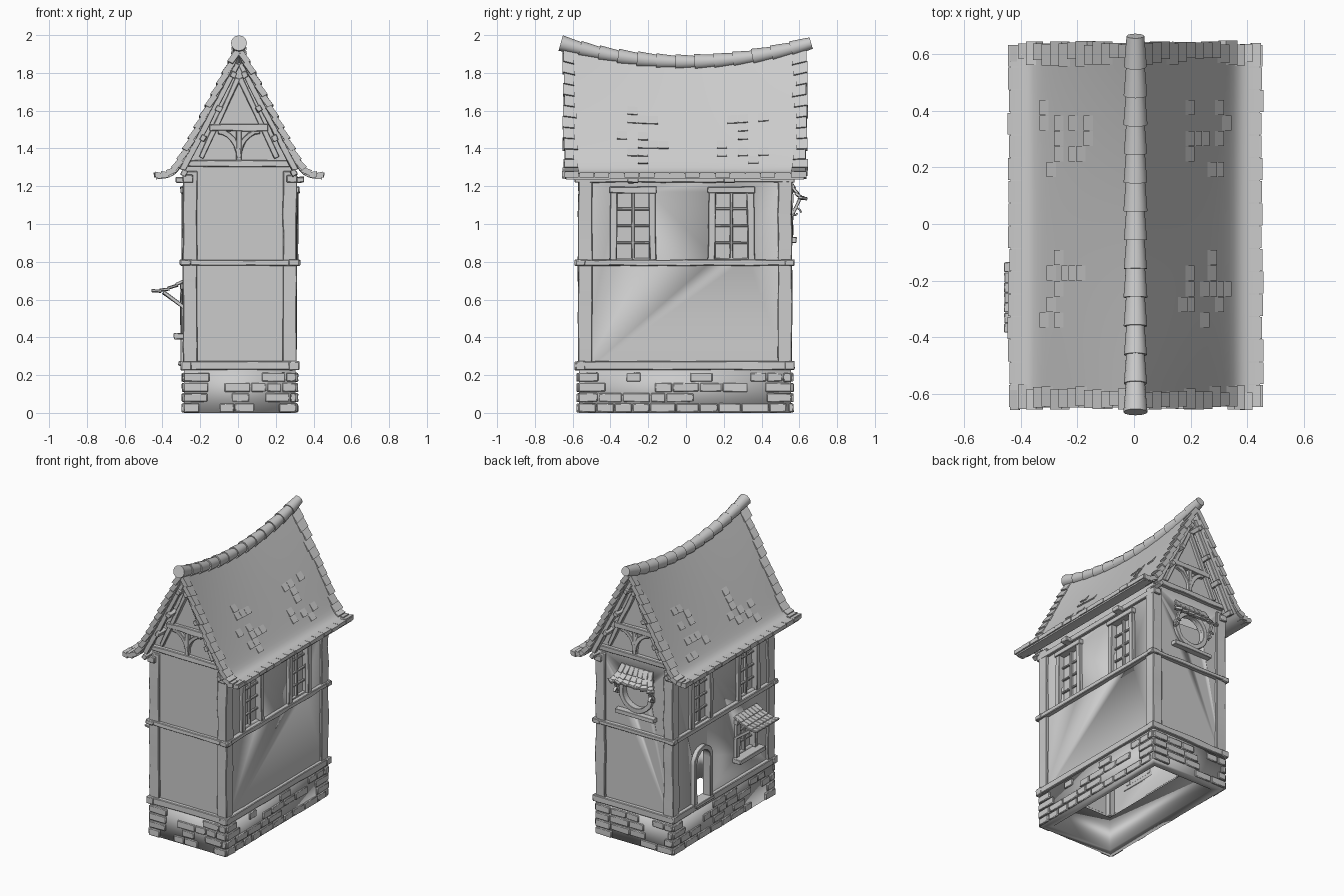
import bpy, bmesh, math, random
from mathutils import Vector, Matrix

random.seed(4)
if "Cube" in bpy.data.objects:
    bpy.data.objects.remove(bpy.data.objects["Cube"], do_unlink=True)

V = Vector
CX, CY = 0.01, -0.005      # centre of the house body
WX, WY = 0.285, 0.55       # half size of the plaster walls
UP = V((0, 0, 1))

grey = bpy.data.materials.new("plain_grey")
grey.use_nodes = True
grey.diffuse_color = (0.6, 0.6, 0.6, 1)
grey.node_tree.nodes["Principled BSDF"].inputs["Base Color"].default_value = (0.6, 0.6, 0.6, 1)


def make(name, bm, bevel=0.0):
    bmesh.ops.recalc_face_normals(bm, faces=bm.faces)
    me = bpy.data.meshes.new(name)
    bm.to_mesh(me)
    bm.free()
    me.materials.append(grey)
    me.shade_smooth()
    me.set_sharp_from_angle(angle=math.radians(35))
    ob = bpy.data.objects.new(name, me)
    bpy.context.scene.collection.objects.link(ob)
    if bevel:
        mod = ob.modifiers.new("bevel", 'BEVEL')
        mod.width, mod.segments = bevel, 1
    return ob


def sweep(bm, pts, n, w, d, wob=0.003, closed=False):
    """Rectangular section along a path; d is measured along n, w across it."""
    pts, n, rings = [V(p) for p in pts], V(n).normalized(), []
    last = len(pts) - 1
    for i, p in enumerate(pts):
        if closed:
            t = pts[(i + 1) % len(pts)] - pts[i - 1]
        else:
            t = pts[min(i + 1, last)] - pts[max(i - 1, 0)]
        s = t.cross(n).normalized()
        rings.append([bm.verts.new(p + s * a * w / 2 + n * b * d / 2 + random.uniform(-wob, wob) * (s + n))
                      for a, b in ((-1, -1), (1, -1), (1, 1), (-1, 1))])
    for i in range(len(pts) if closed else last):
        a, b = rings[i], rings[(i + 1) % len(pts)]
        for k in range(4):
            bm.faces.new((a[k], a[k - 1], b[k - 1], b[k]))
    if not closed:
        bm.faces.new(rings[0])
        bm.faces.new(rings[-1])


def beam(bm, a, b, n, w, d, wob=0.003):
    a, b = V(a), V(b)
    k = max(1, round((b - a).length / 0.12))
    sweep(bm, [a.lerp(b, i / k) for i in range(k + 1)], n, w, d, wob)


def prism(name, pts, depth):
    bm = bmesh.new()
    f = bm.faces.new([bm.verts.new(p) for p in pts])
    ext = bmesh.ops.extrude_face_region(bm, geom=[f], use_keep_orig=True)
    bmesh.ops.translate(bm, vec=depth, verts=[g for g in ext["geom"] if isinstance(g, bmesh.types.BMVert)])
    return make(name, bm)


def arch(c, u, r, z0, zc, n=10):
    """Arch outline: up one side, round the top and down the other."""
    top = [c + u * r * math.cos(math.pi * i / n) + UP * (zc + r * math.sin(math.pi * i / n)) for i in range(n + 1)]
    return [c + u * r + UP * z0] + top + [c - u * r + UP * z0]


def circle(c, r, n=24):
    return [c + V((r * math.cos(math.tau * i / n), 0, r * math.sin(math.tau * i / n))) for i in range(n)]


# Stone base: open ring with raised stones
bm = bmesh.new()
bmesh.ops.create_cube(bm, size=1, matrix=Matrix.Translation((CX, CY, 0.12)) @ Matrix.Diagonal((0.59, 1.122, 0.24, 1)))
bmesh.ops.delete(bm, geom=[f for f in bm.faces if abs(f.normal.z) > 0.9], context='FACES')
base = make("stone_base", bm)
mod = base.modifiers.new("thickness", 'SOLIDIFY')
mod.thickness, mod.offset, mod.use_even_offset = 0.06, -1, True

bm = bmesh.new()
for n, half, out in ((V((1, 0, 0)), 0.566, 0.296), (V((-1, 0, 0)), 0.566, 0.296),
                     (V((0, 1, 0)), 0.3, 0.562), (V((0, -1, 0)), 0.3, 0.562)):
    u = UP.cross(n)
    for row in range(4):
        z, p = 0.027 + row * 0.054, -half
        while p < half - 0.03:
            q = min(half, p + random.uniform(0.08, 0.15))
            corner = p == -half or q == half
            if corner or random.random() < 0.55:
                c = V((CX, CY, z)) + n * out
                sweep(bm, [c + u * (p + 0.003), c + u * (q - 0.003)], n, 0.046, 0.024 if corner else 0.016, 0.002)
            p = q
make("base_stones", bm, 0.004)

# Plaster walls: hollow gabled shell with cut openings
y0 = CY - WY
outline = [V((CX + x, y0, z)) for x, z in ((-WX, 0.2), (WX, 0.2), (WX, 1.31), (-0.005, 1.86), (-WX, 1.31))]
walls = prism("plaster_walls", outline, V((0, 2 * WY, 0)))
bm = bmesh.new()
bm.from_mesh(walls.data)
bmesh.ops.delete(bm, geom=[f for f in bm.faces if f.normal.z < -0.9], context='FACES')
bm.to_mesh(walls.data)
bm.free()
mod = walls.modifiers.new("thickness", 'SOLIDIFY')
mod.thickness, mod.offset = 0.03, -1

YU = V((0, 1, 0))
LEFT, BACK = CX - WX, CY + WY
WINDOWS = [(s, y) for s in (-1, 1) for y in (-0.28, 0.24)]
DOOR, SHOP = V((LEFT, 0.235, 0)), V((LEFT, -0.26, 0))
ROUND = V((-0.005, BACK, 1.06))


def rect(c, hw, z0, z1):
    return [c + YU * a * hw + UP * z for a, z in ((-1, z0), (1, z0), (1, z1), (-1, z1))]


cutters = [prism("cutter", rect(V((CX + s * (WX - 0.02), y, 0)), 0.085, 0.82, 1.17), V((s * 0.1, 0, 0)))
           for s, y in WINDOWS]
cutters.append(prism("cutter", rect(SHOP + V((0.02, 0, 0)), 0.085, 0.43, 0.66), V((-0.1, 0, 0))))
cutters.append(prism("cutter", arch(DOOR + V((0.05, 0, 0)), YU, 0.075, 0.27, 0.55), V((-0.1, 0, 0))))
cutters.append(prism("cutter", circle(ROUND - YU * 0.02, 0.1), V((0, 0.1, 0))))
for c in cutters:
    c.hide_render = True
    mod = walls.modifiers.new("cut", 'BOOLEAN')
    mod.object, mod.operation, mod.solver = c, 'DIFFERENCE', 'EXACT'
cut_mesh = bpy.data.meshes.new_from_object(walls.evaluated_get(bpy.context.evaluated_depsgraph_get()))
walls.modifiers.clear()
walls.data = cut_mesh
for c in cutters:
    bpy.data.objects.remove(c, do_unlink=True)

# Timber frame: posts and horizontal beams
bm = bmesh.new()
for sx in (-1, 1):
    for sy in (-1, 1):
        x, y = CX + sx * 0.264, CY + sy * 0.529
        beam(bm, (x, y, 0.25), (x, y, 1.28), (1, 0, 0), 0.074, 0.074)
    for z, h, out in ((0.25, 0.045, 0.285), (0.795, 0.032, 0.287), (1.24, 0.04, 0.275)):
        x = CX + sx * out
        beam(bm, (x, CY - 0.585, z), (x, CY + 0.58, z), (sx, 0, 0), h, 0.055)
    for y in (-0.28, 0.23):
        beam(bm, (CX + sx * 0.27, y, 1.23), (CX + sx * 0.34, y, 1.235), UP, 0.06, 0.03)
for sy in (-1, 1):
    for z, h, half in ((0.25, 0.045, 0.315), (0.795, 0.028, 0.32), (1.32, 0.034, 0.28)):
        y = CY + sy * 0.553
        beam(bm, (CX - half, y, z), (CX + half, y, z), (0, sy, 0), h, 0.05)
make("timber_frame", bm, 0.004)

# Gable timbers: rafters, collar beam, curved braces and purlin ends
bm = bmesh.new()
for sy in (-1, 1):
    n, y = (0, sy, 0), CY + sy * 0.557
    beam(bm, (-0.15, y, 1.51), (0.16, y, 1.51), n, 0.036, 0.04)
    beam(bm, (0.005, y, 1.33), (0.005, y, 1.5), n, 0.028, 0.03)
    for sx in (-1, 1):
        beam(bm, (0.005 + sx * 0.01, y + sy * 0.035, 1.85), (0.005 + sx * 0.3, y + sy * 0.035, 1.285), n, 0.036, 0.035)
        beam(bm, (0.005 + sx * 0.005, y, 1.77), (0.005 + sx * 0.2, y, 1.35), n, 0.028, 0.03)
        sweep(bm, [(0.005 + sx * 0.11 * (1 - math.cos(a)), y, 1.35 + 0.14 * math.sin(a))
                   for a in [i * math.pi / 12 for i in range(7)]], n, 0.026, 0.03)
        for x, z in ((0.03, 1.79), (0.105, 1.61), (0.19, 1.455), (0.29, 1.27)):
            beam(bm, (0.005 + sx * x, CY + sy * 0.54, z), (0.005 + sx * x, CY + sy * 0.63, z), (sx * 0.88, 0, 0.47), 0.032, 0.03)
make("gable_timbers", bm, 0.003)

# Windows: frames and glazing bars
bm = bmesh.new()
sides = [(CX + s * WX, s, y, 0.81, 1.17, 0.1, 3) for s, y in WINDOWS] + [(LEFT, -1, SHOP.y, 0.42, 0.66, 0.095, 2)]
for x, s, y, z0, z1, hw, bars in sides:
    n = (s, 0, 0)
    for e in (-1, 1):
        beam(bm, (x, y + e * (hw + 0.006), z0), (x, y + e * hw, z1), n, 0.036, 0.045)
    beam(bm, (x, y - hw - 0.025, z1 + 0.01), (x, y + hw + 0.025, z1 + 0.01), n, 0.034, 0.06)
    beam(bm, (x - s * 0.01, y, z0), (x - s * 0.01, y, z1), n, 0.016, 0.02, 0.001)
    for i in range(1, bars + 1):
        z = z0 + (z1 - z0) * i / (bars + 1)
        beam(bm, (x - s * 0.01, y - hw, z), (x - s * 0.01, y + hw, z), n, 0.013, 0.016, 0.001)
beam(bm, SHOP + V((-0.02, -0.14, 0.405)), SHOP + V((-0.02, 0.14, 0.405)), (1, 0, 0), 0.03, 0.09)
make("window_frames", bm, 0.003)

bm = bmesh.new()
sweep(bm, circle(ROUND, 0.115), YU, 0.032, 0.045, 0.002, True)
beam(bm, ROUND + V((-0.15, 0.012, -0.145)), ROUND + V((0.15, 0.012, -0.145)), YU, 0.028, 0.055)
for e in (-1, 1):
    c = ROUND + V((e * 0.135, 0.035, 0))
    beam(bm, c + V((0, -0.02, -0.02)), c + V((0, 0.03, 0.09)), (1, 0, 0), 0.016, 0.02, 0.001)
    sweep(bm, [c + (0.03 - 0.0022 * i) * V((0, math.cos(i * 0.6), math.sin(i * 0.6))) for i in range(11)],
          (1, 0, 0), 0.01, 0.02, 0)
make("round_window_frame", bm, 0.002)

# Arched door frame with step
bm = bmesh.new()
sweep(bm, arch(DOOR, YU, 0.088, 0.26, 0.55), (1, 0, 0), 0.032, 0.06, 0.002)
beam(bm, DOOR + V((0, -0.1, 0.262)), DOOR + V((0, 0.1, 0.262)), (1, 0, 0), 0.024, 0.08)
make("door_frame", bm, 0.003)


# Small tiled canopies
def canopy(name, top, out, w_top, w_bot, reach, drop, cols, rows):
    bm, u = bmesh.new(), UP.cross(out)

    def at(f, g):
        w = w_top + (w_bot - w_top) * f
        return top + out * reach * f - UP * drop * (1 - (1 - f) ** 2) + u * w * (g - 0.5)
    for r in range(rows):
        for c in range(cols):
            a, b = at(r / rows, (c + 0.5) / cols), at((r + 1.15) / rows, (c + 0.5) / cols)
            n = u.cross(b - a).normalized()
            n = n if n.z > 0 else -n
            w = (w_top + (w_bot - w_top) * (r + 1) / rows) / cols
            sweep(bm, [a, b + n * 0.007], n, w * 0.96, 0.014, 0.002)
    make(name, bm, 0.002)


canopy("side_canopy", SHOP + UP * 0.705, V((-1, 0, 0)), 0.25, 0.25, 0.175, 0.065, 7, 4)
canopy("back_canopy", ROUND + UP * 0.18, YU, 0.24, 0.37, 0.08, 0.11, 7, 4)
bm = bmesh.new()
for e in (-1, 1):
    beam(bm, SHOP + V((0, e * 0.11, 0.55)), SHOP + V((-0.12, e * 0.11, 0.64)), YU, 0.02, 0.02)
make("canopy_struts", bm, 0.002)


# Main roof: steep slopes with flared eaves and a sagging ridge
def height(x):
    u = 1.95 * (0.358 - x)
    return 1.262 + (u + math.sqrt(u * u + 0.003)) / 2


def surf(side, x, y, off=0.0):
    slope = (height(x + 0.001) - height(x - 0.001)) / 0.002
    n, z = V((-slope, 0, 1)).normalized(), height(x)
    sag = 0.1 * (1 - (y / 0.65) ** 2) * (z - 1.27) / 0.69
    return V((0.005 + side * (x + n.x * off), CY + y, z - sag + n.z * off))


def slab(bm, side, x0, x1, y0, y1, lift0, lift1, thick, nx=1, ny=1):
    def layer(drop):
        return [[bm.verts.new(surf(side, x0 + (x1 - x0) * i / nx, y0 + (y1 - y0) * j / ny,
                                   lift0 + (lift1 - lift0) * i / nx - drop)) for j in range(ny + 1)] for i in range(nx + 1)]
    a, b = layer(0), layer(thick)
    for g in (a, b):
        for i in range(nx):
            for j in range(ny):
                bm.faces.new((g[i][j], g[i + 1][j], g[i + 1][j + 1], g[i][j + 1]))
    for i in range(nx):
        for j in (0, ny):
            bm.faces.new((a[i][j], a[i + 1][j], b[i + 1][j], b[i][j]))
    for j in range(ny):
        for i in (0, nx):
            bm.faces.new((a[i][j], a[i][j + 1], b[i][j + 1], b[i][j]))


sheet, tiles = bmesh.new(), bmesh.new()
rnd = random.uniform
for side in (-1, 1):
    slab(sheet, side, 0, 0.44, -0.63, 0.63, 0, 0, 0.03, 28, 16)
    for sy in (-1, 1):
        for r in range(14):
            x = 0.02 + r * 0.03
            slab(tiles, side, x, x + 0.032, sy * rnd(0.56, 0.59), sy * rnd(0.635, 0.652), 0.0, 0.011, 0.032)
    for c in range(16):
        y = -0.64 + c * 0.08
        slab(tiles, side, 0.4, rnd(0.443, 0.452), y, y + 0.077, 0.001, 0.006, 0.026, 3)
    for yc in (-0.25, 0.28):
        for k in range(13):
            x, y = 0.15 + 0.026 * random.randrange(7), yc + 0.055 * random.randrange(-2, 3)
            slab(tiles, side, x, x + 0.026, y, y + 0.053, 0.0, 0.008, 0.015)
make("roof_slopes", sheet)
make("roof_tiles", tiles)

# Ridge: overlapping tapered caps following the sag
bm = bmesh.new()
for i in range(13):
    a, b = [V((0.005, y, 1.957 - 0.1 * (1 - (y / 0.66) ** 2))) for y in (-0.66 + i * 0.1015, -0.66 + (i + 1) * 0.1015)]
    rot = (b - a).to_track_quat('Z', 'Y').to_matrix().to_4x4()
    r = rnd(0.04, 0.043)
    bmesh.ops.create_cone(bm, cap_ends=True, segments=12, radius1=r, radius2=r - 0.009, depth=0.112,
                          matrix=Matrix.Translation((a + b) / 2) @ rot)
make("ridge_caps", bm)
